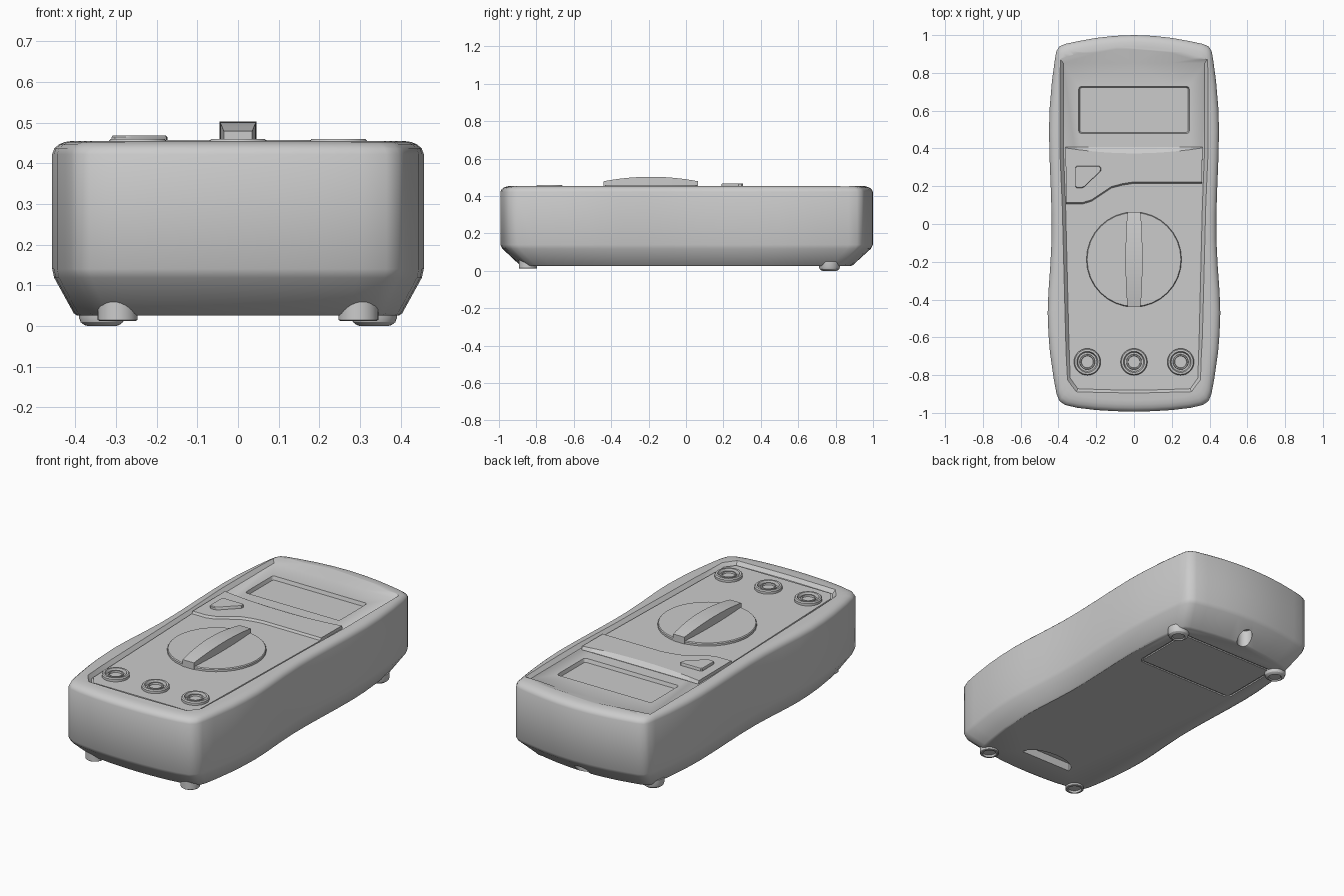
import bpy, bmesh, math

if "Cube" in bpy.data.objects:
    bpy.data.objects.remove(bpy.data.objects["Cube"])


def finish(name, bm, smooth=True):
    bmesh.ops.recalc_face_normals(bm, faces=bm.faces)
    me = bpy.data.meshes.new(name)
    bm.to_mesh(me)
    bm.free()
    ob = bpy.data.objects.new(name, me)
    bpy.context.collection.objects.link(ob)
    if smooth:
        smooth_by_angle(ob)
    return ob


def select(ob):
    bpy.ops.object.select_all(action='DESELECT')
    ob.select_set(True)
    bpy.context.view_layer.objects.active = ob


def smooth_by_angle(ob):
    select(ob)
    bpy.ops.object.shade_smooth_by_angle(angle=math.radians(32))


def loft(name, rings, smooth=True):
    """Closed solid through rings of 3D points, capped at both ends."""
    bm = bmesh.new()
    vs = [[bm.verts.new(p) for p in r] for r in rings]
    n = len(rings[0])
    for a, b in zip(vs, vs[1:]):
        for i in range(n):
            j = (i + 1) % n
            bm.faces.new((a[i], a[j], b[j], b[i]))
    bm.faces.new(vs[0])
    bm.faces.new(vs[-1])
    return finish(name, bm, smooth)


def at(pts, z):
    return [(x, y, z) for x, y in pts]


def circle(cx, cy, r, n=32, ry=None):
    ry = r if ry is None else ry
    return [(cx + r * math.cos(2 * math.pi * i / n), cy + ry * math.sin(2 * math.pi * i / n))
            for i in range(n)]


def lathe(name, cx, cy, profile):
    return loft(name, [at(circle(cx, cy, r), z) for r, z in profile])


def rounded_rect(x, y0, y1, r, n=4):
    pts = []
    for k, (cx, cy) in enumerate(((x - r, y1 - r), (r - x, y1 - r), (r - x, y0 + r), (x - r, y0 + r))):
        for i in range(n + 1):
            a = math.pi / 2 * (k + i / n)
            pts.append((cx + r * math.cos(a), cy + r * math.sin(a)))
    return pts


def mirror(half):
    """Complete a right-hand outline that starts and ends on x = 0."""
    return half + [(-x, y) for x, y in reversed(half) if x > 1e-6]


def cut(ob, cutter):
    cutter.hide_render = True
    mod = ob.modifiers.new("cut", 'BOOLEAN')
    mod.operation = 'DIFFERENCE'
    mod.solver = 'EXACT'
    mod.object = cutter
    select(ob)
    bpy.ops.object.modifier_apply(modifier=mod.name)
    bpy.data.objects.remove(cutter)


# Waisted case with chamfered underside and rounded rim
outline = mirror([(0, 1.0), (.1, .996), (.2, .985), (.3, .967), (.365, .953), (.395, .94), (.411, .915),
                  (.419, .87), (.434, .76), (.446, .62), (.45, .5), (.447, .35), (.441, .2), (.436, .05),
                  (.436, -.08), (.443, -.22), (.453, -.36), (.457, -.47), (.453, -.58), (.445, -.68),
                  (.425, -.82), (.41, -.9), (.395, -.937), (.365, -.958), (.3, -.973), (.2, -.985),
                  (.1, -.991), (0, -.993)])
rings = []
for z, dx, dy in ((.025, .062, .118), (.031, .053, .105), (.118, .005, .012), (.14, 0, 0), (.422, 0, 0),
                  (.436, .005, .007), (.446, .016, .02), (.452, .03, .038), (.455, .05, .06)):
    rings.append([(x * (1 - dx / .457), y * (1 - dy), z) for x, y in outline])
body = loft("case", rings, False)

# Face pocket, with a curved slope at the display end
low = mirror([(0, .852), (.19, .852), (.374, .852), (.374, .4), (.362, .1), (.345, -.6), (.338, -.815),
              (.298, -.872), (.15, -.877), (0, -.88)])
high = mirror([(0, .925), (.19, .908), (.393, .875), (.393, .4), (.38, .1), (.362, -.6), (.352, -.825),
               (.305, -.888), (.15, -.892), (0, -.895)])
over = [(2 * hx - lx, 2 * hy - ly) for (lx, ly), (hx, hy) in zip(low, high)]
cut(body, loft("face_cutter", [at(low, .435), at(over, .475)], False))

# Display window recess
cut(body, loft("window_cutter", [at(rounded_rect(.287, .485, .722, .012), .415),
                                 at(rounded_rect(.297, .475, .732, .016), .45)], False))

# Underside finger notch and hang hole in the rear chamfer
notch = [(.16 * math.cos(a), -.73 + .085 * math.sin(a)) for a in [math.pi * i / 16 for i in range(17)]]
cut(body, loft("notch_cutter", [at(notch, -.02), at(notch, .07)], False))
cut(body, loft("hole_cutter", [at(circle(0, .915, .04, 24), -.02), at(circle(0, .915, .04, 24), .12)], False))

# Battery cover seam
frame = loft("seam_cutter", [at(rounded_rect(.31, .41, .78, .03), 0),
                             at(rounded_rect(.31, .41, .78, .03), .032)], False)
cut(frame, loft("seam_core", [at(rounded_rect(.298, .422, .768, .02), -.05),
                              at(rounded_rect(.298, .422, .768, .02), .1)], False))
cut(body, frame)
smooth_by_angle(body)

# Lower face plate and raised button bridge share the stepped edge
step = [(-.36, .105), (-.275, .105), (-.225, .12), (-.12, .19), (-.06, .206), (0, .215), (.36, .215)]
plate = [(.331, -.81), (.292, -.862), (-.292, -.862), (-.331, -.81)]
loft("face_plate", [at(step + plate, .43), at(step + plate, .441)], False)

arch = [i / 6 for i in range(6, -7, -1)]
foot_edge = [(.362 * t, .408) for t in arch]
top_edge = [(.362 * t, .374 + .029 * t * t) for t in arch]
loft("button_bridge", [at(step + foot_edge, .43), at([(x, y - .001) for x, y in step] + foot_edge, .437),
                       at([(x, y + .008) for x, y in step] + top_edge, .453)], False)

# Hold button
button = [(-.311, .298), (-.303, .306), (-.182, .306), (-.174, .298), (-.176, .281), (-.262, .197),
          (-.278, .19), (-.303, .19), (-.311, .198)]
loft("hold_button", [at(button, .445), at(button, .464),
                     at([(-.26 + (x + .26) * .96, .26 + (y - .26) * .95) for x, y in button], .468)])

# Selector dial and arched grip
lathe("selector_dial", 0, -.188, [(.252, .43), (.252, .452), (.248, .457)])
grip = []
for i in range(17):
    t = i / 8 - 1
    w, h, y = .035 + .01 * (1 - t * t), .479 + .024 * (1 - t * t), -.188 + .252 * t
    grip.append([(-w, y, .44), (w, y, .44), (w, y, h), (-w, y, h)])
loft("dial_grip", grip)

# Probe sockets with inner contact tube
for i, x in enumerate((-.247, 0, .247)):
    lathe(f"probe_socket_{i + 1}", x, -.73,
          [(.071, .43), (.071, .454), (.066, .46), (.056, .46), (.05, .443), (.041, .443),
           (.039, .455), (.033, .455), (.031, .446), (.002, .446)])

# Feet: hollow rings at the front, domed pads at the back
for side, s in (("left", -1), ("right", 1)):
    lathe(f"front_foot_{side}", s * .296, -.845,
          [(.049, .075), (.049, .015), (.045, .012), (.036, .012), (.033, .023), (.002, .023)])
    lathe(f"rear_foot_{side}", s * .335, .767,
          [(.056, .05), (.056, .02), (.052, .009), (.043, .002), (.036, 0), (.031, .006), (.002, .006)])
